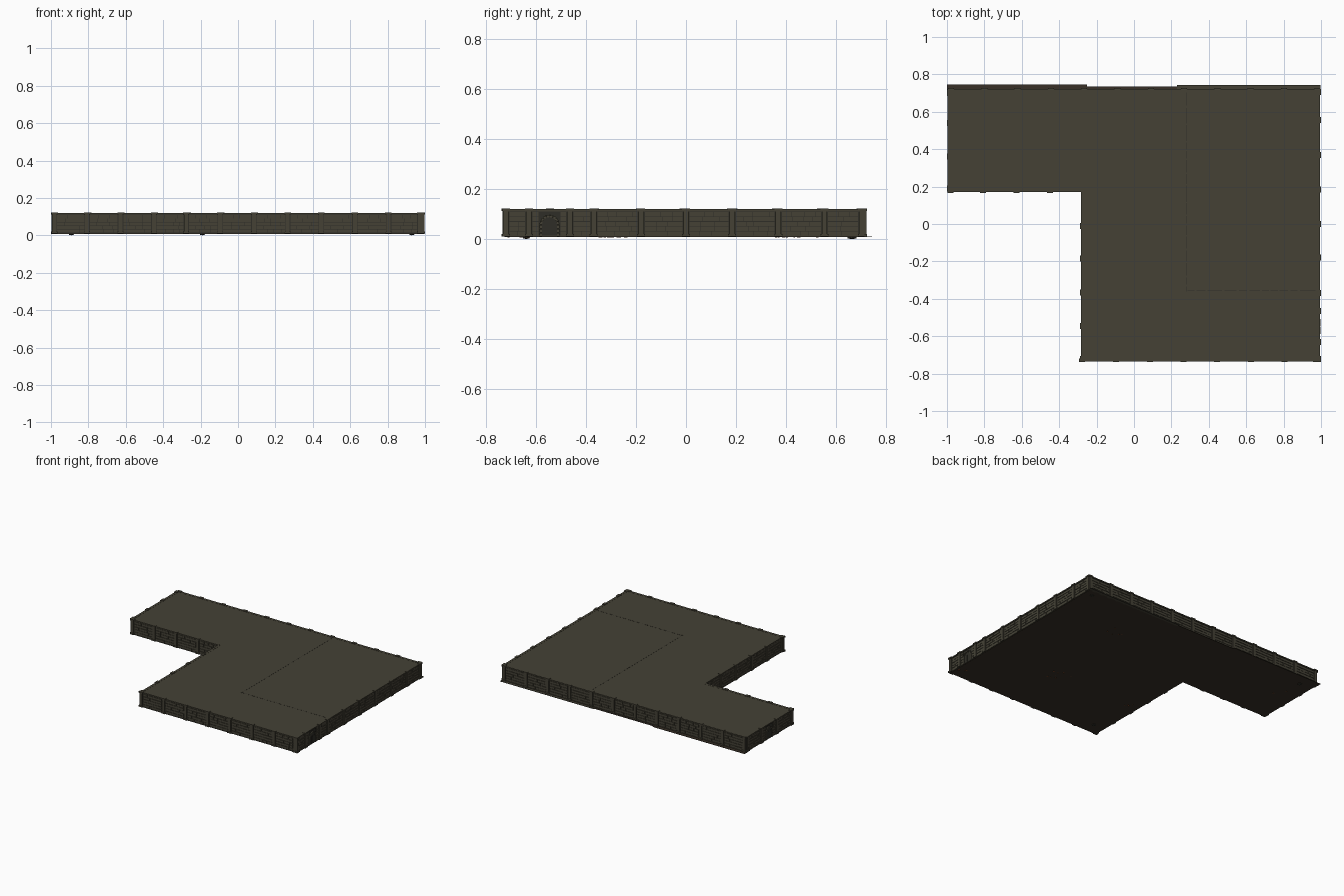
import bpy, bmesh, math, random
from mathutils import Vector

if "Cube" in bpy.data.objects:
    bpy.data.objects.remove(bpy.data.objects["Cube"])

random.seed(4)
ZB, ZT = 0.01, 0.119          # wall bottom and top


def material(name, c):
    m = bpy.data.materials.new(name)
    m.diffuse_color = (*c, 1)
    m.use_nodes = True
    m.node_tree.nodes["Principled BSDF"].inputs["Base Color"].default_value = m.diffuse_color
    return m


STONE = material("olive_stone", (0.058, 0.053, 0.036))
DARK = material("dark_stone", (0.028, 0.027, 0.02))
FLOOR = material("brown_floor", (0.04, 0.03, 0.02))
RUST = material("rust", (0.16, 0.05, 0.02))


def finish(name, bm, mat):
    bmesh.ops.recalc_face_normals(bm, faces=bm.faces)
    me = bpy.data.meshes.new(name)
    bm.to_mesh(me)
    bm.free()
    me.materials.append(mat)
    ob = bpy.data.objects.new(name, me)
    bpy.context.collection.objects.link(ob)
    return ob


def prism(bm, pts, d):
    """Extrude a flat polygon of points by vector d."""
    a = [bm.verts.new(p) for p in pts]
    b = [bm.verts.new(p + d) for p in pts]
    bm.faces.new(a)
    bm.faces.new(b[::-1])
    for i in range(len(a)):
        j = (i + 1) % len(a)
        bm.faces.new((a[i], b[i], b[j], a[j]))


class Frame:
    """Wall-local axes: u along the wall, v outward, z up."""
    def __init__(self, a, b):
        self.o = Vector((*a, 0))
        d = Vector((*b, 0)) - self.o
        self.L = d.length
        self.t = d.normalized()
        self.n = Vector((self.t.y, -self.t.x, 0))

    def at(self, u, v, z):
        return self.o + self.t * u + self.n * v + Vector((0, 0, z))

    def box(self, bm, u0, u1, v0, v1, z0, z1):
        q = [self.at(u, v0, z) for u, z in ((u0, z0), (u1, z0), (u1, z1), (u0, z1))]
        prism(bm, q, self.n * (v1 - v0))


# Roof and floor slabs on the L-shaped plan
plan = [(-0.99, 0.176), (-0.277, 0.176), (-0.277, -0.728),
        (0.989, -0.728), (0.989, 0.722), (-0.99, 0.722)]
for name, z, h, mat in (("roof_slab", 0.114, 0.005, STONE), ("floor_slab", 0.008, 0.003, FLOOR)):
    bm = bmesh.new()
    prism(bm, [Vector((x, y, z)) for x, y in plan], Vector((0, 0, h)))
    finish(name, bm, mat)

# Thin floor lips showing past the back wall
for i, (x0, x1, y) in enumerate(((-1, -0.25, 0.746), (-0.25, 0.23, 0.735), (0.23, 0.998, 0.742))):
    bm = bmesh.new()
    Frame((x1, 0.715), (x0, 0.715)).box(bm, 0, x1 - x0, 0, y - 0.715, 0.008, 0.0105)
    finish(f"floor_lip_{i}", bm, STONE if i == 2 else FLOOR)

walls, bricks, posts, caps, doors, arches = [bmesh.new() for _ in range(6)]


def pilaster(f, u):
    f.box(posts, u - 0.011, u + 0.011, -0.01, 0.008, ZB, 0.122)
    f.box(posts, u - 0.016, u + 0.016, -0.01, 0.011, ZB, 0.021)
    f.box(posts, u - 0.016, u + 0.016, -0.01, 0.011, 0.112, 0.1225)


def brick_panel(f, u0, u1):
    """Courses of slightly raised stones with dark joints left between."""
    rows = 5
    h = (0.109 - 0.013) / rows
    for r in range(rows):
        u = u0
        while u < u1 - 0.004:
            w = random.uniform(0.03, 0.075)
            e = u1 if u1 - u - w < 0.02 else u + w
            z = 0.013 + r * h
            f.box(bricks, u + 0.001, e - 0.001, -0.002, random.uniform(0.0025, 0.0045),
                  z + 0.0012, z + h - 0.0012)
            u = e


def doorway(f, c, r=0.03, spring=0.058):
    """Arched leaf with jambs and a ring of wedge stones."""
    arc = [math.pi * k / 8 for k in range(9)]
    leaf = [(c + r, ZB)] + [(c + r * math.cos(a), spring + r * math.sin(a)) for a in arc] + [(c - r, ZB)]
    prism(doors, [f.at(u, -0.002, z) for u, z in leaf], f.n * 0.005)
    for k in range(4):
        f.box(doors, c - r * 0.9 + k * r * 0.47, c - r * 0.5 + k * r * 0.47, 0, 0.0045, ZB, spring + 0.008)
    for s in (-1, 1):
        a, b = sorted((c + s * r, c + s * (r + 0.01)))
        for z in (0.01, 0.026, 0.042):
            f.box(arches, a, b, -0.002, 0.007, z, z + 0.0152)
    for a0, a1 in zip(arc, arc[1:]):
        q = [(k, a) for k, a in ((r, a0), (r + 0.01, a0), (r + 0.01, a1 - 0.03), (r, a1 - 0.03))]
        prism(arches, [f.at(c + k * math.cos(a), -0.002, spring + k * math.sin(a)) for k, a in q], f.n * 0.009)


# Pilaster positions along each side, and the panel that holds a door
sides = [([-0.982, -0.807, -0.628, -0.45], None),
         ([-0.01, -0.185, -0.365, -0.545, -0.722], None),
         ([-0.277, -0.095, 0.085, 0.265, 0.445, 0.625, 0.805, 0.973], None),
         ([-0.722, -0.63, -0.465, -0.37, -0.18, 0, 0.185, 0.37, 0.555, 0.705], -0.547),
         ([0.98 - 0.178 * k for k in range(12)], None),
         ([0.7, 0.54, 0.36, 0.19], 0.45)]
shift = [0, 0, 0, 0, 0.007, 0]
for i, (stations, door) in enumerate(sides):
    a, b = Vector(plan[i]), Vector(plan[(i + 1) % 6])
    if i == 4:
        a.y = b.y = 0.715
    f = Frame(a, b)
    axis = i % 2
    us = [abs(s - a[axis]) for s in stations]
    f.box(walls, 0, f.L, -0.012, 0.0, ZB, ZT)
    f.box(caps, 0, f.L, -0.012, 0.006, 0.111, ZT + 0.0008)
    f.box(caps, 0, f.L, -0.012, 0.005, ZB, 0.0135)
    for u in us:
        pilaster(f, u)
    edges = [0] + us + [f.L]
    cd = None if door is None else abs(door - a[axis])
    for u0, u1 in zip(edges, edges[1:]):
        u0, u1 = u0 + 0.014, u1 - 0.014
        if u1 - u0 < 0.02:
            continue
        if cd is not None and u0 < cd < u1:
            doorway(f, cd)
            brick_panel(f, u0, cd - 0.043)
            brick_panel(f, cd + 0.043, u1)
        else:
            brick_panel(f, u0, u1)

finish("wall_core", walls, DARK)
finish("wall_bricks", bricks, STONE)
finish("pilasters", posts, STONE)
finish("wall_caps", caps, STONE)
finish("door_leaves", doors, DARK)
finish("door_arches", arches, STONE)

# Inner partition walls, whose crest breaks through the roof as a dashed line
core, crest = bmesh.new(), bmesh.new()
for p, q in (((0.28, 0.715), (0.28, -0.36)), ((0.28, -0.355), (0.985, -0.355))):
    f = Frame(p, q)
    f.box(core, 0, f.L, -0.008, 0.008, 0.011, 0.114)
    u = 0.005
    while u < f.L - 0.02:
        w = min(random.uniform(0.03, 0.09), f.L - u)
        f.box(crest, u, u + w, -0.0015, 0.0015, 0.113, 0.1197)
        u += w + random.uniform(0.006, 0.014)
finish("partition_walls", core, STONE)
finish("partition_crest", crest, DARK)

# Rubble and rusty patches below the floor
rubble, rust = bmesh.new(), bmesh.new()
for x, y in ((-0.89, 0.66), (-0.19, -0.64), (0.93, 0.67)):
    s = bmesh.ops.create_icosphere(rubble, subdivisions=1, radius=1)["verts"]
    for v in s:
        v.co = Vector((x + v.co.x * 0.016, y + v.co.y * 0.016, 0.006 + v.co.z * 0.006))
for cx, cy, n in ((0.4, -0.3, 8), (0.9, -0.66, 4), (-0.2, -0.3, 4), (0.5, 0.4, 5), (-0.85, 0.5, 2)):
    for _ in range(n):
        x, y = cx + random.uniform(-0.08, 0.08), cy + random.uniform(-0.06, 0.06)
        w = random.uniform(0.006, 0.015)
        Frame((x, y), (x + w, y + random.uniform(-0.01, 0.01))).box(rust, 0, w, 0, w * 0.7, 0.0065, 0.0085)
finish("rubble_stones", rubble, DARK)
finish("rust_patches", rust, RUST)
